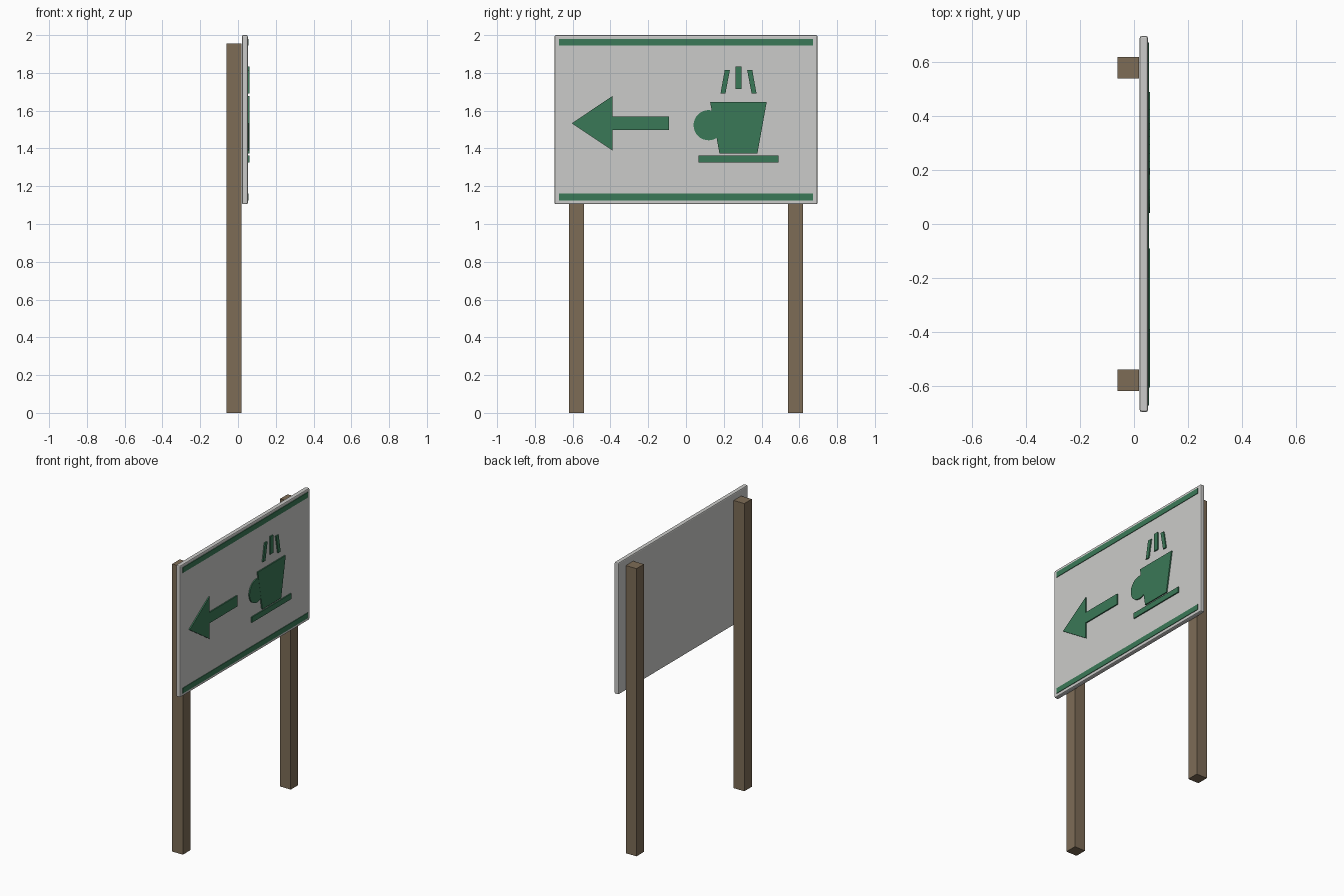
import bpy, bmesh, math

old = bpy.data.objects.get("Cube")
if old:
    bpy.data.objects.remove(old, do_unlink=True)


def material(name, rgb):
    mat = bpy.data.materials.new(name)
    mat.use_nodes = True
    mat.diffuse_color = (*rgb, 1)
    bsdf = next(n for n in mat.node_tree.nodes if n.type == 'BSDF_PRINCIPLED')
    bsdf.inputs["Base Color"].default_value = (*rgb, 1)
    return mat


WOOD = material("brown wood", (0.205, 0.15, 0.094))
BOARD = material("off white paint", (0.6, 0.6, 0.585))
GREEN = material("sign green", (0.042, 0.19, 0.095))

BOARD_FACE = 0.052


def finish(name, bm, mat):
    bmesh.ops.recalc_face_normals(bm, faces=bm.faces)
    mesh = bpy.data.meshes.new(name)
    bm.to_mesh(mesh)
    bm.free()
    mesh.materials.append(mat)
    obj = bpy.data.objects.new(name, mesh)
    bpy.context.collection.objects.link(obj)
    return obj


def plate(name, outline, mat, x0=BOARD_FACE - 0.001, x1=0.06):
    """Extrude a (y, z) outline along x."""
    bm = bmesh.new()
    face = bm.faces.new([bm.verts.new((x0, y, z)) for y, z in outline])
    moved = bmesh.ops.extrude_face_region(bm, geom=[face], use_keep_orig=True)
    verts = [g for g in moved["geom"] if isinstance(g, bmesh.types.BMVert)]
    bmesh.ops.translate(bm, verts=verts, vec=(x1 - x0, 0, 0))
    return finish(name, bm, mat)


def rect(y0, y1, z0, z1):
    return [(y0, z0), (y1, z0), (y1, z1), (y0, z1)]


# Posts
for side, y in (("right", -0.579), ("left", 0.579)):
    plate(side + "_post", rect(y - 0.04, y + 0.04, 0, 1.955), WOOD, -0.061, 0.019)

# Board with softened edges
board = plate("sign_board", rect(-0.696, 0.696, 1.105, 2), BOARD, 0.021, BOARD_FACE)
bevel = board.modifiers.new("soft edges", 'BEVEL')
bevel.width = 0.007
bevel.segments = 2

# Border stripes
for name, z in (("lower_stripe", 1.143), ("upper_stripe", 1.962)):
    plate(name, rect(-0.672, 0.672, z - 0.018, z + 0.018), GREEN, x1=0.056)

# Arrow
plate("arrow", [(-0.605, 1.533), (-0.39, 1.39), (-0.39, 1.497), (-0.09, 1.497),
                (-0.09, 1.57), (-0.39, 1.57), (-0.39, 1.677)], GREEN)

# Cup, handle and saucer
plate("cup", [(0.177, 1.374), (0.378, 1.374), (0.427, 1.645), (0.128, 1.645)], GREEN)
plate("cup_handle", [(0.12 + 0.08 * math.cos(a), 1.523 + 0.08 * math.sin(a))
                     for a in (math.tau * i / 32 for i in range(32))], GREEN, x1=0.0595)
plate("saucer", rect(0.066, 0.49, 1.326, 1.363), GREEN)

# Steam strokes
plate("steam_middle", rect(0.262, 0.294, 1.714, 1.835), GREEN)
for side, s in (("right", -1), ("left", 1)):
    plate(side + "_steam", [(0.278 + s * d, z) for d, z in
                            ((0.069, 1.692), (0.095, 1.692), (0.073, 1.814), (0.046, 1.814))],
          GREEN)
